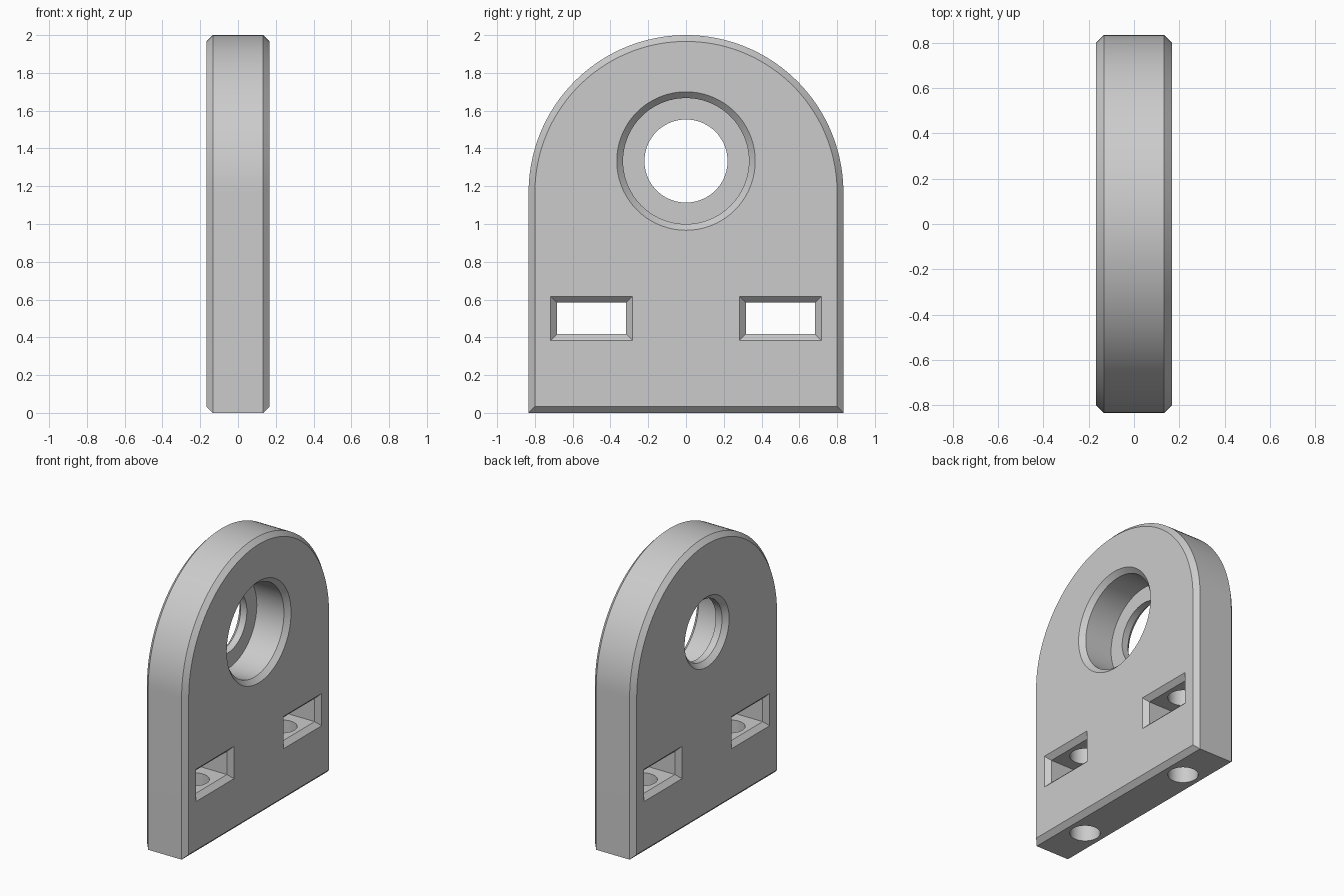
import bpy, bmesh
from math import cos, sin, pi, radians
from mathutils import Matrix

if "Cube" in bpy.data.objects:
    bpy.data.objects.remove(bpy.data.objects["Cube"], do_unlink=True)

U = 1 / 60                 # drawing unit
HALF, CH = 10 * U, 2 * U   # half thickness, chamfer
OVER = 2 * U               # how far cutters reach past the faces

grey = bpy.data.materials.new("plain grey")
grey.use_nodes = True
grey.diffuse_color = (0.6, 0.6, 0.6, 1)
grey.node_tree.nodes["Principled BSDF"].inputs["Base Color"].default_value = (0.6, 0.6, 0.6, 1)


def finish(name, bm):
    bmesh.ops.recalc_face_normals(bm, faces=bm.faces)
    mesh = bpy.data.meshes.new(name)
    bm.to_mesh(mesh)
    bm.free()
    mesh.materials.append(grey)
    obj = bpy.data.objects.new(name, mesh)
    bpy.context.collection.objects.link(obj)
    return obj


def loft(name, sections):
    """Solid through (x, [(y, z), ...]) sections of equal point count."""
    bm = bmesh.new()
    rings = [[bm.verts.new((x, y, z)) for y, z in pts] for x, pts in sections]
    for a, b in zip(rings, rings[1:]):
        for i in range(len(a)):
            j = (i + 1) % len(a)
            bm.faces.new((a[i], a[j], b[j], b[i]))
    bm.faces.new(rings[0])
    bm.faces.new(rings[-1])
    return finish(name, bm)


def arch(inset):
    r, n = 50 * U - inset, 72
    arc = [(r * cos(pi * i / n), 70 * U + r * sin(pi * i / n)) for i in range(n + 1)]
    return [(-r, inset), (r, inset)] + arc


def circle(r, n=72):
    return [(r * cos(2 * pi * i / n), 80 * U + r * sin(2 * pi * i / n)) for i in range(n)]


def rectangle(y, grow):
    w, h = 11 * U + grow, 5 * U + grow
    return [(y + a * w, 30 * U + b * h) for a, b in ((-1, -1), (1, -1), (1, 1), (-1, 1))]


# Arched plate with chamfered rim
plate = loft("mounting_plate", [(-HALF, arch(CH)), (CH - HALF, arch(0)),
                                (HALF - CH, arch(0)), (HALF, arch(CH))])

# Stepped bore: wide seat open on +x, narrow hole on -x
seat, hole, floor = 20 * U, 0.22, -5 * U
cutters = [loft("bore_cutter", [
    (HALF + OVER, circle(seat + CH + OVER)), (HALF - CH, circle(seat)),
    (floor, circle(seat)), (floor, circle(hole)),
    (CH - HALF, circle(hole)), (-HALF - OVER, circle(hole + CH + OVER))])]

for y in (-30 * U, 30 * U):
    # Nut slot, flared on both faces
    cutters.append(loft("slot_cutter", [
        (-HALF - OVER, rectangle(y, CH + OVER)), (CH - HALF, rectangle(y, 0)),
        (HALF - CH, rectangle(y, 0)), (HALF + OVER, rectangle(y, CH + OVER))]))
    # Bolt hole from the base, running on blind above the slot
    bottom, top = -0.1, 0.75
    bm = bmesh.new()
    bmesh.ops.create_cone(bm, cap_ends=True, segments=48, radius1=6 * U, radius2=6 * U,
                          depth=top - bottom,
                          matrix=Matrix.Translation((0, y, (top + bottom) / 2)))
    cutters.append(finish("bolt_cutter", bm))

# Cut everything, then keep only the finished plate
for cutter in cutters:
    cutter.hide_render = True
    mod = plate.modifiers.new(cutter.name, "BOOLEAN")
    mod.operation, mod.solver, mod.object = "DIFFERENCE", "EXACT", cutter
bpy.context.view_layer.update()
cut = bpy.data.meshes.new_from_object(plate.evaluated_get(bpy.context.evaluated_depsgraph_get()))
plate.modifiers.clear()
plate.data = cut
for cutter in cutters:
    bpy.data.objects.remove(cutter, do_unlink=True)

# Smooth curves, sharp chamfer edges
bpy.ops.object.select_all(action="DESELECT")
plate.select_set(True)
bpy.context.view_layer.objects.active = plate
bpy.ops.object.shade_smooth_by_angle(angle=radians(30))
